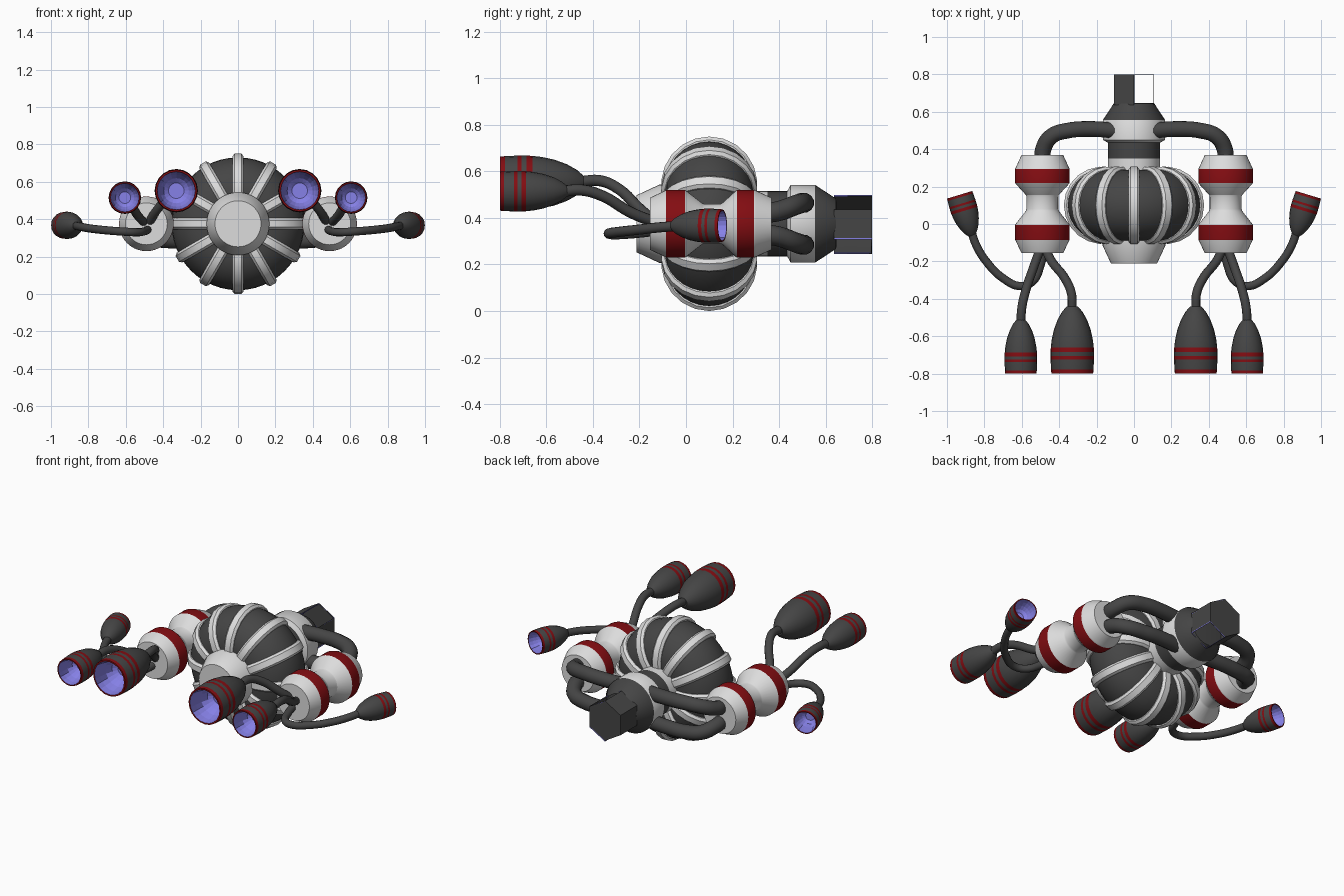
import bpy, bmesh, math
from mathutils import Vector, Matrix

if "Cube" in bpy.data.objects:
    bpy.data.objects.remove(bpy.data.objects["Cube"])


def material(name, rgb):
    m = bpy.data.materials.new(name)
    m.diffuse_color = (*rgb, 1)
    m.use_nodes = True
    m.node_tree.nodes["Principled BSDF"].inputs["Base Color"].default_value = m.diffuse_color
    return m


DARK = material("dark grey", (0.06, 0.06, 0.06))
LIGHT = material("light grey", (0.72, 0.72, 0.72))
RED = material("deep red", (0.23, 0.004, 0.006))
BLUE = material("violet blue", (0.24, 0.22, 0.8))
MATS = [DARK, LIGHT, RED, BLUE]
D, L, R, B = range(4)
CZ = 0.375  # height of the main axis


def finish(name, bm, loc=(0, 0, 0), rot=None, angle=35):
    bmesh.ops.recalc_face_normals(bm, faces=bm.faces[:])
    me = bpy.data.meshes.new(name)
    bm.to_mesh(me)
    bm.free()
    for m in MATS:
        me.materials.append(m)
    me.polygons.foreach_set("use_smooth", [angle > 0] * len(me.polygons))
    if angle > 0:
        me.set_sharp_from_angle(angle=math.radians(angle))
    ob = bpy.data.objects.new(name, me)
    ob.matrix_world = Matrix.Translation(loc) @ (rot.to_matrix().to_4x4() if rot else Matrix())
    bpy.context.collection.objects.link(ob)
    return ob


def lathe(profile, n):
    """Turn (radius, y, colour of the band up to the next point) about the y axis."""
    bm = bmesh.new()
    rings = []
    for r, y, _ in profile:
        rings.append([bm.verts.new((r * math.sin(2 * math.pi * i / n), y,
                                    r * math.cos(2 * math.pi * i / n))) for i in range(n)])
    for a, b, p in zip(rings, rings[1:], profile):
        for i in range(n):
            j = (i + 1) % n
            bm.faces.new((a[i], a[j], b[j], b[i])).material_index = p[2]
    bm.faces.new(rings[0]).material_index = profile[0][2]
    bm.faces.new(rings[-1]).material_index = profile[-1][2]
    return bm


def tube(name, pts, radius):
    cu = bpy.data.curves.new(name, 'CURVE')
    cu.dimensions = '3D'
    cu.bevel_depth = radius
    cu.bevel_resolution = 4
    cu.resolution_u = 8
    cu.use_fill_caps = True
    sp = cu.splines.new('BEZIER')
    sp.bezier_points.add(len(pts) - 1)
    for bp, p in zip(sp.bezier_points, pts):
        bp.co = p
        bp.handle_left_type = bp.handle_right_type = 'AUTO'
    cu.materials.append(DARK)
    ob = bpy.data.objects.new(name, cu)
    bpy.context.collection.objects.link(ob)


def engine(name, nose, direction, length, radius):
    shape = [(.25, 0, D), (.47, .08, D), (.68, .2, D), (.85, .35, D), (.95, .5, D),
             (.99, .61, R), (1, .68, D), (1, .74, R), (1, .79, D), (.98, .94, R),
             (.96, 1, R), (.88, 1, B), (.84, .88, B), (.74, .76, B), (.58, .66, B), (.36, .6, B)]
    bm = lathe([(r * radius, t * length, c) for r, t, c in shape], 20)
    # dark grid lines over the glowing lining
    lining = [f for f in bm.faces if f.material_index == B and len(f.verts) == 4]
    rims = bmesh.ops.inset_individual(bm, faces=lining, thickness=radius * .022)["faces"]
    for f in lining:
        f.material_index = B
    for f in set(rims) - set(lining):
        f.material_index = D
    rot = Vector((0, 1, 0)).rotation_difference(Vector(direction).normalized())
    finish(name, bm, nose, rot)


# pumpkin-shaped hull
prof = [(.165 + .19 * math.cos(t), .1 + .19 * math.sin(t), D)
        for t in [math.radians(-96 + 12 * i) for i in range(17)]]
finish("hull", lathe(prof, 48), (0, 0, CZ))

# twelve raised ribs with a tapered section
for k in range(12):
    bm = bmesh.new()
    rot = Matrix.Rotation(k * math.pi / 6, 4, 'Y')
    last = None
    for i in range(13):
        t = math.radians(-102 + 17 * i)
        ring = []
        for w, m in ((-.03, .175), (-.03, .193), (-.018, .207), (.018, .207), (.03, .193), (.03, .175)):
            ring.append(bm.verts.new(rot @ Vector((w, .1 + m * math.sin(t), .168 + m * math.cos(t)))))
        if last:
            for a in range(6):
                bm.faces.new((last[a], last[(a + 1) % 6], ring[(a + 1) % 6], ring[a]))
        else:
            bm.faces.new(ring)
        last = ring
    bm.faces.new(last)
    for f in bm.faces:
        f.material_index = L
    finish(f"hull_rib_{k + 1}", bm, (0, 0, CZ), angle=25)

# front cap and rear neck
finish("front_cap", lathe([(.168, -.05, L), (.168, -.115, L), (.123, -.212, L)], 40), (0, 0, CZ))
finish("neck", lathe([(.14, .2, L), (.14, .35, D), (.14, .435, L), (.167, .45, L),
                      (.167, .555, D), (.108, .645, D), (.1, .646, D)], 40), (0, 0, CZ))

# hexagonal cabin, with two open windows on the right side
bm = bmesh.new()
front, back = [[bm.verts.new((.124 * math.sin(i * math.pi / 3), y, .124 * math.cos(i * math.pi / 3)))
                for i in range(6)] for y in (.636, .8)]
sides = [bm.faces.new((front[i], front[(i + 1) % 6], back[(i + 1) % 6], back[i])) for i in range(6)]
bm.faces.new(back)
windows = [sides[0], sides[2]]
bmesh.ops.inset_individual(bm, faces=windows, thickness=.009)
bmesh.ops.delete(bm, geom=windows, context='FACES_ONLY')
cabin = finish("cabin", bm, (0, 0, CZ), angle=0)
mod = cabin.modifiers.new("wall", 'SOLIDIFY')
mod.thickness = .006
mod.offset = -1
mod.material_offset_rim = B

pod = [(.112, -.155, L), (.145, -.085, R), (.146, -.08, R), (.146, -.005, L), (.143, 0, L),
       (.088, .07, L), (.085, .08, L), (.085, .145, L), (.088, .155, L), (.143, .215, L),
       (.146, .22, R), (.146, .293, L), (.143, .3, L), (.112, .368, L)]

for s, side in ((-1, "left"), (1, "right")):
    def flip(pts):
        return [(s * x, y, z) for x, y, z in pts]

    # hourglass side pod
    finish(f"{side}_pod", lathe(pod, 40), (s * .49, 0, CZ), angle=25)

    # two thick pipes joining the pod to the neck
    for v, lvl in ((1, "upper"), (-1, "lower")):
        tube(f"{side}_{lvl}_pipe", flip([
            (.49, .34, CZ + v * .045), (.485, .4, CZ + v * .055), (.44, .47, CZ + v * .08),
            (.35, .5, CZ + v * .09), (.24, .508, CZ + v * .09), (.1, .5, CZ + v * .088)]), .043)

    # thin hoses running to the three engines
    tube(f"{side}_main_hose", flip([(.475, -.13, .38), (.44, -.2, .44), (.37, -.29, .525),
                                    (.335, -.37, .56), (.33, -.46, .555)]), .024)
    tube(f"{side}_outer_hose", flip([(.5, -.13, .38), (.54, -.24, .425), (.58, -.36, .495),
                                     (.6, -.45, .52), (.605, -.53, .515)]), .024)
    tube(f"{side}_turning_hose", flip([(.48, -.13, .345), (.5, -.22, .335), (.54, -.305, .33),
                                       (.605, -.332, .333), (.7, -.29, .34), (.79, -.2, .35),
                                       (.845, -.11, .36), (.872, -.03, .366)]), .022)

    # engines
    engine(f"{side}_main_engine", (s * .33, -.44, .552), (0, -1, 0), .36, .116)
    engine(f"{side}_outer_engine", (s * .605, -.51, .515), (0, -1, 0), .29, .087)
    engine(f"{side}_turning_engine", (s * .866, -.062, .367), (s * .29, .957, 0), .228, .073)
